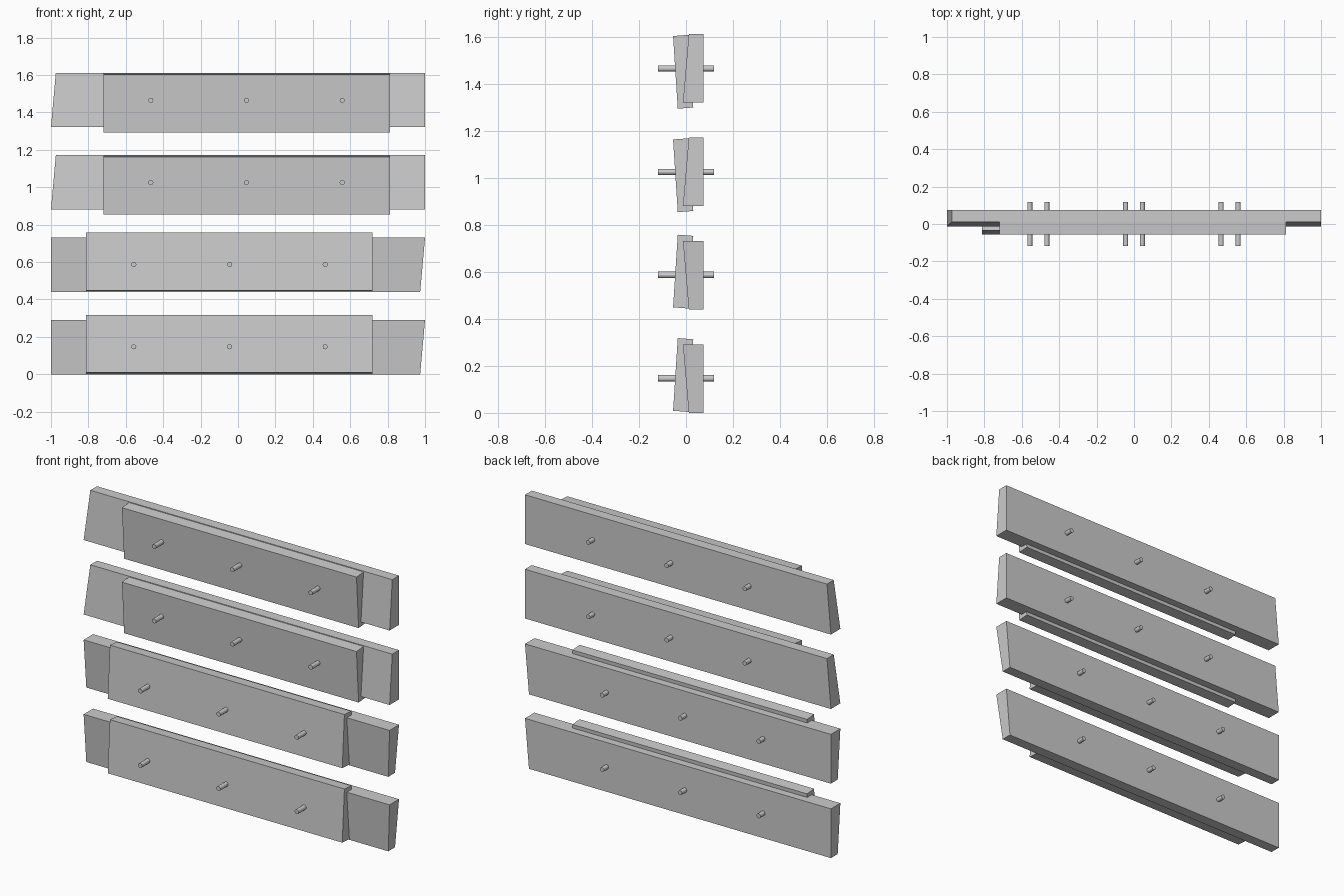
import bpy, bmesh
from math import radians
from mathutils import Matrix

if "Cube" in bpy.data.objects:
    bpy.data.objects.remove(bpy.data.objects["Cube"])


def board(name, profile, x_left, x_right, m):
    """Prism from a (y, z) profile; x_right holds one end x per profile point."""
    bm = bmesh.new()
    a = [bm.verts.new((x_left, y, z)) for y, z in profile]
    b = [bm.verts.new((x, y, z)) for x, (y, z) in zip(x_right, profile)]
    n = len(profile)
    bm.faces.new(a)
    bm.faces.new(b[::-1])
    for i in range(n):
        bm.faces.new((a[i], b[i], b[(i + 1) % n], a[(i + 1) % n]))
    finish(name, bm, m)


def pin(name, x, m):
    bm = bmesh.new()
    place = Matrix.Translation((x, 0, 0.147)) @ Matrix.Rotation(radians(90), 4, 'X')
    bmesh.ops.create_cone(bm, cap_ends=True, segments=12, radius1=0.0135,
                          radius2=0.0135, depth=0.237, matrix=place)
    finish(name, bm, m)


def finish(name, bm, m):
    bm.transform(m)
    bmesh.ops.recalc_face_normals(bm, faces=bm.faces[:])
    mesh = bpy.data.meshes.new(name)
    bm.to_mesh(mesh)
    bm.free()
    bpy.context.collection.objects.link(bpy.data.objects.new(name, mesh))


# Cross-sections: wedge-shaped back plank and tilted front plank
BACK = [(0.012, 0.0), (0.075, 0.0), (0.075, 0.291), (-0.013, 0.291)]
FRONT = [(-0.055, 0.009), (0.011, 0.004), (0.031, 0.313), (-0.035, 0.318)]

# Two lower rows as drawn, two upper rows turned half a turn about y
flip = Matrix.Rotation(radians(180), 4, 'Y')
rows = [Matrix.Translation((0, 0, 0)),
        Matrix.Translation((0, 0, 0.44)),
        Matrix.Translation((0, 0, 1.172)) @ flip,
        Matrix.Translation((0, 0, 1.612)) @ flip]

for r, m in enumerate(rows, 1):
    # Back plank has one slanted end
    board(f"back_plank_{r}", BACK, -1, (0.974, 0.974, 1, 1), m)
    board(f"front_plank_{r}", FRONT, -0.813, (0.72,) * 4, m)
    # Pins through both planks
    for i, x in enumerate((-0.557, -0.045, 0.466), 1):
        pin(f"pin_{r}_{i}", x, m)
